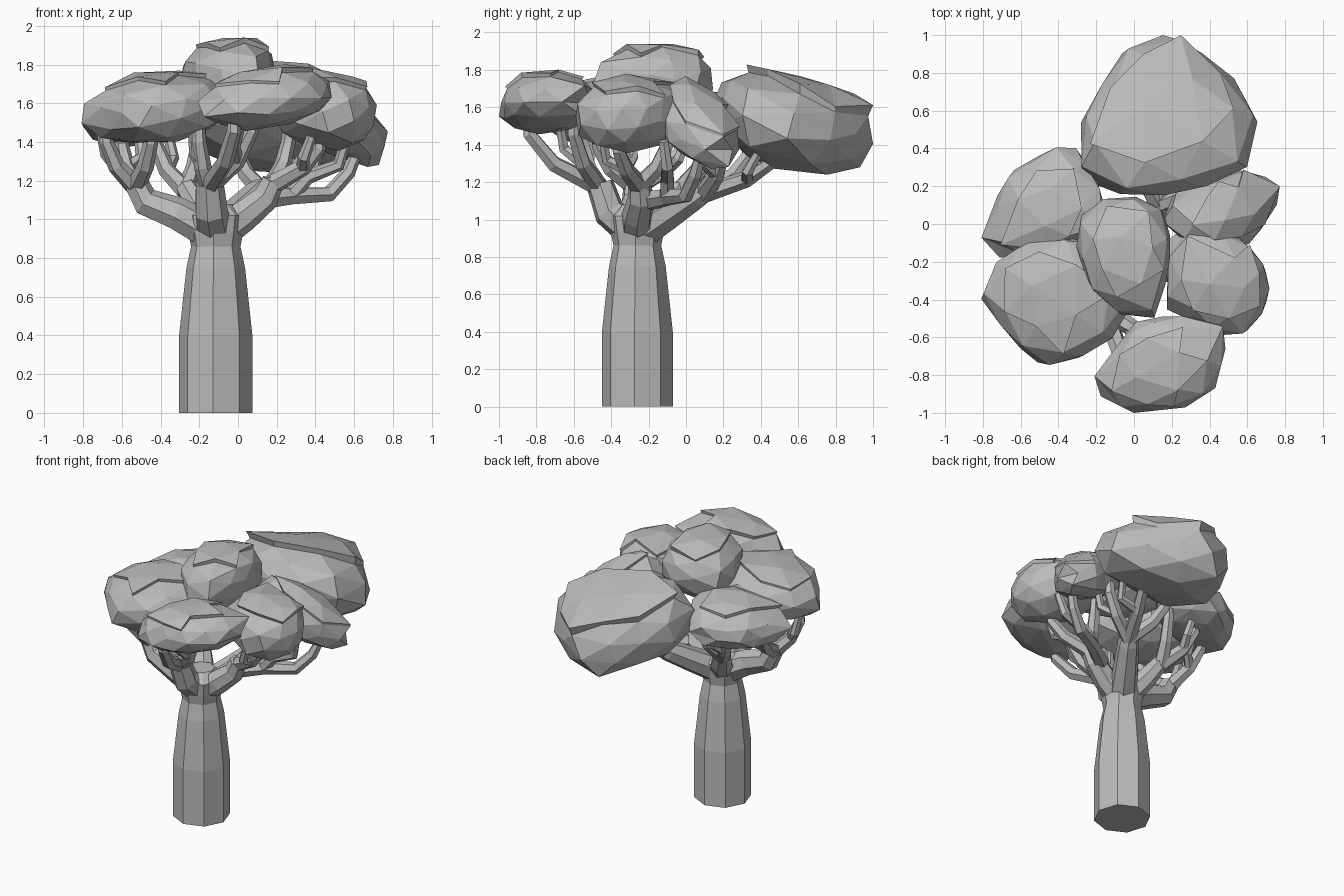
import bpy, bmesh, math, random
from mathutils import Vector, Matrix
from mathutils.geometry import intersect_line_line_2d

cube = bpy.data.objects.get("Cube")
if cube:
    bpy.data.objects.remove(cube, do_unlink=True)

grey = bpy.data.materials.new("plain_grey")
grey.use_nodes = True
grey.diffuse_color = (0.5, 0.5, 0.5, 1)
grey.node_tree.nodes["Principled BSDF"].inputs["Base Color"].default_value = (0.5, 0.5, 0.5, 1)

AXIS = Vector((-0.115, -0.26, 0))


def finish(name, bm):
    bmesh.ops.recalc_face_normals(bm, faces=bm.faces)
    mesh = bpy.data.meshes.new(name)
    bm.to_mesh(mesh)
    bm.free()
    mesh.materials.append(grey)
    obj = bpy.data.objects.new(name, mesh)
    bpy.context.collection.objects.link(obj)


def loft(bm, rings):
    """Skin a list of point rings and cap both ends."""
    rings = [[bm.verts.new(p) for p in ring] for ring in rings]
    n = len(rings[0])
    for a, b in zip(rings, rings[1:]):
        for i in range(n):
            j = (i + 1) % n
            bm.faces.new((a[i], a[j], b[j], b[i]))
    bm.faces.new(rings[0][::-1])
    bm.faces.new(rings[-1])


def tube(bm, points, r0, r1, sides=6):
    """Tapered faceted tube along a path."""
    pts = [Vector(p) for p in points]
    rings = []
    for i, p in enumerate(pts):
        d = (pts[min(i + 1, len(pts) - 1)] - pts[max(i - 1, 0)]).normalized()
        q = Vector((0, 0, 1)).rotation_difference(d)
        r = r0 + (r1 - r0) * i / (len(pts) - 1)
        rings.append([p + q @ Vector((r * math.cos(t), r * math.sin(t), 0))
                      for t in (math.tau * k / sides for k in range(sides))])
    loft(bm, rings)


# Trunk: bottle-shaped octagon with a narrow neck
profile = [(0, .19), (.4, .19), (.75, .152), (.86, .128), (.93, .142), (1.02, .155), (1.08, .09)]
bm = bmesh.new()
loft(bm, [[AXIS + Vector((r * math.cos(t), r * math.sin(t), z))
           for t in (math.tau * k / 8 - 0.08 for k in range(8))] for z, r in profile])
finish("trunk", bm)


def limb(name, path, tips, r0=.1, r1=.065):
    """Thick limb that forks into bent twigs; every other twig has a side shoot."""
    bm = bmesh.new()
    tube(bm, [AXIS + Vector((0, 0, .92))] + path, r0, r1, 7)
    end = Vector(path[-1])
    for i, tip in enumerate(tips):
        tip = Vector(tip)
        elbow = end.lerp(tip, .65)
        elbow.z = end.z + (tip.z - end.z) * .4
        tube(bm, [end - Vector((0, 0, .02)), elbow, tip, tip + Vector((0, 0, .08))], .052, .03)
        if i % 2 == 0:
            side = Vector((tip.y - end.y, end.x - tip.x, 0)) * .35
            tube(bm, [elbow, elbow.lerp(tip, .5) + side, tip + side + Vector((0, 0, .06))], .036, .026)
    finish(name, bm)


limb("right_limb", [(-.32, -.28, 1.03), (-.48, -.27, 1.09), (-.53, -.27, 1.19)],
     [(-.68, -.35, 1.4), (-.45, -.48, 1.4), (-.6, -.02, 1.38)])
limb("back_right_limb", [(-.2, -.12, 1.05), (-.27, -.04, 1.17)],
     [(-.42, .13, 1.38), (-.2, .12, 1.42)], .09, .055)
limb("front_limb", [(-.14, -.41, 1.04), (-.15, -.46, 1.19)],
     [(.07, -.6, 1.46), (-.02, -.84, 1.46), (-.2, -.55, 1.4)], .1, .075)
limb("left_limb", [(.03, -.26, 1.02), (.14, -.24, 1.11), (.18, -.25, 1.2)],
     [(.42, -.36, 1.37), (.26, -.1, 1.4)], .095, .06)
limb("back_limb", [(0, -.09, 1.03), (.1, .06, 1.13), (.13, .1, 1.16)],
     [(.3, .45, 1.3), (0, .33, 1.34), (.38, .2, 1.36)], .1, .06)

# Low outer branch on the left
bm = bmesh.new()
tube(bm, [(.12, -.2, 1.1), (.27, -.1, 1.12), (.47, 0, 1.13), (.57, .05, 1.24), (.62, .08, 1.36)], .055, .03)
tube(bm, [(.27, -.1, 1.12), (.36, -.1, 1.22), (.52, -.1, 1.28), (.56, -.12, 1.42)], .045, .028)
finish("low_branch", bm)


def reach(outline, c, d):
    """Distance from c to the outline along direction d."""
    for a, b in zip(outline, outline[1:] + outline[:1]):
        hit = intersect_line_line_2d(c, c + d * 3, Vector(a), Vector(b))
        if hit:
            return (hit - c).length
    return .3


def foliage(name, seed, outline, rim, up, down, tilt, ledge=(0, 0, 1), lift=.03):
    """Faceted leaf mass over a plan outline, with an overhanging ledge on top."""
    rnd = random.Random(seed)
    c = sum((Vector(p) for p in outline), Vector((0, 0))) / len(outline)
    bm = bmesh.new()
    bmesh.ops.create_icosphere(bm, subdivisions=2, radius=1)
    bmesh.ops.rotate(bm, verts=bm.verts, matrix=Matrix.Rotation(rnd.random() * 6, 3, (1, 2, 3)))
    d = Vector(ledge).normalized()
    bm.normal_update()
    cap = [f for f in bm.faces if f.normal.dot(d) > .76]
    for v in bm.verts:
        x, y, z = v.co
        flat = Vector((x, y))
        h = flat.length
        # boxier than an ellipsoid, so the mass fills its outline
        out = flat.normalized() * reach(outline, c, flat.normalized()) * min(1, h ** .85 * rnd.uniform(1, 1.08))
        z *= (up if z > 0 else down) * rnd.uniform(.95, 1.08)
        v.co = (c.x + out.x, c.y + out.y, rim + z + out.x * tilt[0] + out.y * tilt[1])
    # raised flake over the faces that look along the ledge direction
    ext = bmesh.ops.extrude_face_region(bm, geom=cap)
    bmesh.ops.delete(bm, geom=cap, context='FACES_KEEP_BOUNDARY')
    for v in (g for g in ext["geom"] if isinstance(g, bmesh.types.BMVert)):
        v.co.z += lift * rnd.uniform(.4, 1)
        v.co.xy = c + (v.co.xy - c) * rnd.uniform(1, 1.07)
    finish(name, bm)


foliage("back_foliage", 3, [(-.32, .47), (-.22, .65), (-.1, .86), (.02, 1), (.23, 1), (.53, .78), (.68, .5),
                            (.62, .32), (.5, .22), (.05, .13), (-.25, .2)],
        1.53, .23, .27, (-.02, -.2), (.1, .3, 1), .06)
foliage("top_foliage", 5, [(-.31, -.15), (-.27, .1), (-.1, .15), (.1, .14), (.19, 0), (.19, -.25), (.1, -.52),
                           (-.02, -.52), (-.22, -.35)], 1.74, .19, .22, (.05, 0))
foliage("front_right_foliage", 8, [(-.81, -.4), (-.72, -.18), (-.5, -.06), (-.25, -.07), (-.08, -.3), (.02, -.52),
                                   (-.33, -.74), (-.52, -.75), (-.68, -.57)],
        1.58, .17, .19, (.09, .05), (-.1, .1, 1))
foliage("back_right_foliage", 11, [(-.81, -.07), (-.68, .26), (-.4, .42), (-.3, .4), (-.17, .2), (-.14, 0),
                                   (-.4, -.14), (-.72, -.18)], 1.52, .15, .14, (.15, -.05))
foliage("left_foliage", 14, [(.19, .03), (.4, .01), (.56, -.05), (.69, -.22), (.73, -.4), (.62, -.56), (.48, -.62),
                             (.38, -.55), (.17, -.45)], 1.57, .18, .2, (-.05, .03), (.2, 0, 1))
foliage("front_foliage", 17, [(-.22, -.82), (-.2, -.9), (0, -1), (.28, -.97), (.43, -.87), (.5, -.6), (.46, -.52),
                              (.2, -.48), (0, -.52), (-.1, -.66)], 1.62, .15, .15, (.11, .03), (-.1, -.2, 1))
foliage("back_left_foliage", 21, [(.18, .15), (.58, .29), (.81, .21), (.72, .03), (.58, -.14), (.3, -.12),
                                  (.15, 0)], 1.5, .18, .16, (-.4, -.25), (.3, 0, 1))
